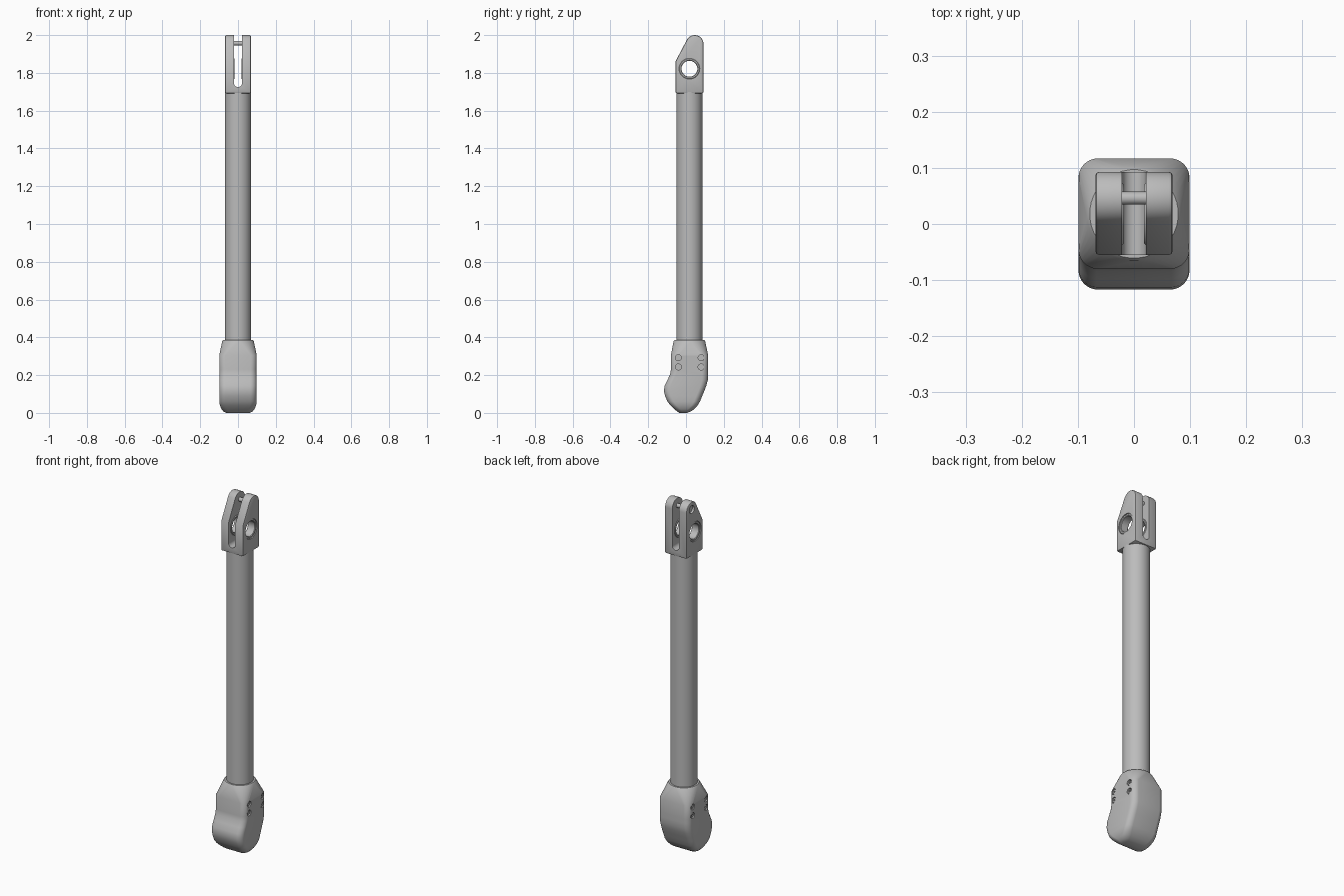
import bpy, bmesh, math
from mathutils import Matrix, Vector

cube = bpy.data.objects.get("Cube")
if cube:
    bpy.data.objects.remove(cube, do_unlink=True)

AXIS_Y = 0.018          # centre line of the tube and fork

grey = bpy.data.materials.new("brushed_grey")
grey.use_nodes = True
grey.diffuse_color = (0.5, 0.5, 0.5, 1)
grey.node_tree.nodes["Principled BSDF"].inputs["Base Color"].default_value = (0.5, 0.5, 0.5, 1)


def make(name, bm):
    bmesh.ops.recalc_face_normals(bm, faces=bm.faces)
    mesh = bpy.data.meshes.new(name)
    bm.to_mesh(mesh)
    bm.free()
    mesh.materials.append(grey)
    obj = bpy.data.objects.new(name, mesh)
    bpy.context.collection.objects.link(obj)
    return obj


def activate(obj):
    bpy.ops.object.select_all(action="DESELECT")
    obj.select_set(True)
    bpy.context.view_layer.objects.active = obj


def smooth(obj):
    activate(obj)
    bpy.ops.object.shade_smooth_by_angle(angle=math.radians(32))


def loft(name, rings):
    """Skin a list of equally long rings of points and cap both ends."""
    bm = bmesh.new()
    rows = [[bm.verts.new(p) for p in ring] for ring in rings]
    for low, high in zip(rows, rows[1:]):
        for i in range(len(low)):
            j = (i + 1) % len(low)
            bm.faces.new((low[i], low[j], high[j], high[i]))
    bm.faces.new(rows[0])
    bm.faces.new(rows[-1])
    return make(name, bm)


def side_extrude(name, outline, x0, x1):
    return loft(name, [[(x, y, z) for y, z in outline] for x in (x0, x1)])


def disc(y, z, r, n=40):
    return [(y + r * math.cos(math.tau * i / n), z + r * math.sin(math.tau * i / n))
            for i in range(n)]


def bevel(obj, width, segments):
    mod = obj.modifiers.new("bevel", "BEVEL")
    mod.width, mod.segments = width, segments
    mod.limit_method, mod.angle_limit = "ANGLE", math.radians(40)
    activate(obj)
    bpy.ops.object.modifier_apply(modifier=mod.name)


def cut(obj, cutter):
    cutter.hide_render = True
    mod = obj.modifiers.new("cut", "BOOLEAN")
    mod.operation, mod.solver, mod.object = "DIFFERENCE", "EXACT", cutter
    activate(obj)
    bpy.ops.object.modifier_apply(modifier=mod.name)
    bpy.data.objects.remove(cutter, do_unlink=True)


def rounded_ring(z, front, back, hx, r, n=9):
    """Horizontal rounded rectangle."""
    cy, hy = (front + back) / 2, (back - front) / 2
    r = min(r, hx, hy)
    pts = []
    for k, (sx, sy) in enumerate([(1, 1), (-1, 1), (-1, -1), (1, -1)]):
        for i in range(n):
            a = math.pi / 2 * (k + (i + 0.5) / n)
            pts.append((sx * (hx - r) + r * math.cos(a),
                        cy + sy * (hy - r) + r * math.sin(a), z))
    return pts


# Foot: z, front, back, half width, corner radius
foot = loft("foot", [rounded_ring(*s) for s in [
    (0, -0.035, 0.005, 0.062, 0.015),
    (0.008, -0.047, 0.026, 0.078, 0.03),
    (0.02, -0.062, 0.044, 0.088, 0.035),
    (0.04, -0.083, 0.062, 0.096, 0.035),
    (0.06, -0.098, 0.074, 0.099, 0.035),
    (0.09, -0.111, 0.086, 0.099, 0.035),
    (0.116, -0.117, 0.097, 0.099, 0.035),
    (0.145, -0.113, 0.108, 0.099, 0.035),
    (0.175, -0.098, 0.116, 0.099, 0.035),
    (0.205, -0.084, 0.117, 0.099, 0.035),
    (0.23, -0.08, 0.117, 0.099, 0.035),
    (0.305, -0.08, 0.117, 0.099, 0.035),
    (0.38, -0.066, 0.102, 0.084, 0.084),
    (0.386, -0.061, 0.097, 0.079, 0.079)]])

# Countersunk bolts on both sides of the foot
for side, label in ((1, "left"), (-1, "right")):
    for y in (-0.04, 0.08):
        for z in (0.243, 0.292):
            cut(foot, side_extrude("bolt_cutter", disc(y, z, 0.016, 20),
                                   *sorted((side * 0.088, side * 0.12))))
            bolt = side_extrude(f"{label}_bolt", disc(y, z, 0.012, 20),
                                *sorted((side * 0.08, side * 0.095)))
            cut(bolt, side_extrude("socket_cutter", disc(y, z, 0.006, 6),
                                   *sorted((side * 0.09, side * 0.11))))
            smooth(bolt)
smooth(foot)

# Main tube
bm = bmesh.new()
bmesh.ops.create_cone(bm, cap_ends=True, segments=64, radius1=0.069, radius2=0.069, depth=1.34,
                      matrix=Matrix.Translation(Vector((0, AXIS_Y, 1.03))))
smooth(make("tube", bm))

# Fork: plate outline with a sloped front and round tip
tip_y, tip_z, tip_r = 0.046, 1.953, 0.047
outline = [(-0.055, 1.692), (tip_y + tip_r, 1.692)]
for i in range(17):
    a = math.radians(151) * i / 16
    outline.append((tip_y + tip_r * math.cos(a), tip_z + tip_r * math.sin(a)))
outline.append((-0.055, 1.862))
fork = side_extrude("fork", outline, -0.069, 0.069)
bevel(fork, 0.007, 2)

# Round-bottomed slot through the fork
slot_w, slot_z = 0.021, 1.746
profile = [(slot_w, 2.1), (-slot_w, 2.1)]
for i in range(13):
    a = math.pi + math.pi * i / 12
    profile.append((slot_w * math.cos(a), slot_z + slot_w * math.sin(a)))
cut(fork, loft("slot_cutter", [[(x, y, z) for x, z in profile] for y in (-0.2, 0.2)]))

# Pivot hole and the one-sided pin recess
hole_z = 1.822
cut(fork, side_extrude("hole_cutter", disc(AXIS_Y, hole_z, 0.055), -0.2, 0.2))
cut(fork, side_extrude("recess_cutter", disc(tip_y, 1.957, 0.022, 28), -0.2, -0.057))
smooth(fork)

# Bushings lining the pivot hole
for side, label in ((1, "left"), (-1, "right")):
    bushing = side_extrude(f"{label}_bushing", disc(AXIS_Y, hole_z, 0.0555),
                           *sorted((side * 0.018, side * 0.066)))
    cut(bushing, side_extrude("bore_cutter", disc(AXIS_Y, hole_z, 0.042), -0.2, 0.2))
    bevel(bushing, 0.003, 1)
    smooth(bushing)

# Cross pin near the fork tip
smooth(side_extrude("cross_pin", disc(tip_y, 1.957, 0.0115, 24), -0.06, 0.05))
